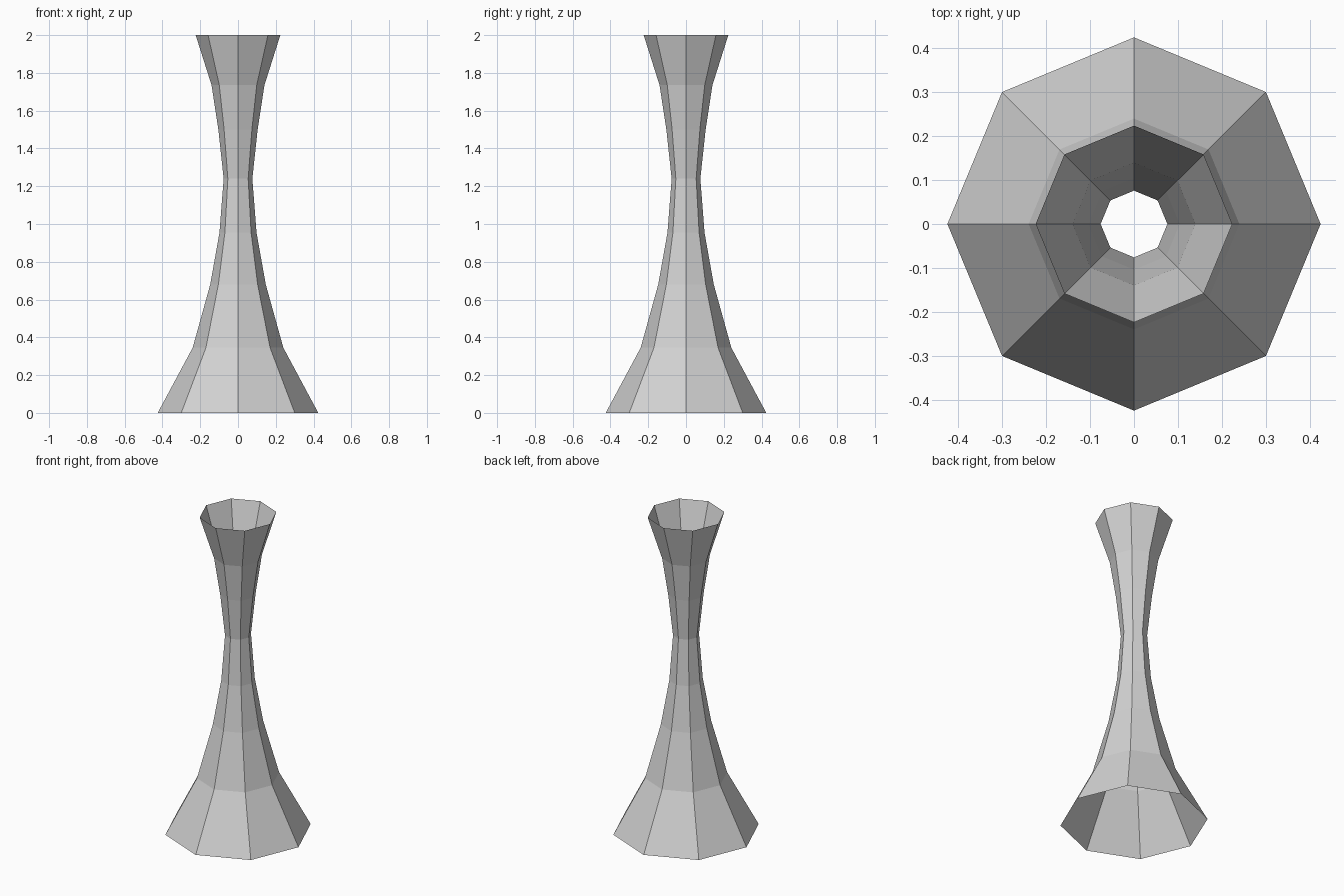
import bpy
import bmesh
from math import cos, sin, pi

cube = bpy.data.objects.get("Cube")
if cube:
    bpy.data.objects.remove(cube, do_unlink=True)

# Single plain grey
GREY = (0.65, 0.65, 0.65, 1.0)
grey = bpy.data.materials.new("light grey")
grey.use_nodes = True
grey.diffuse_color = GREY
grey.node_tree.nodes["Principled BSDF"].inputs["Base Color"].default_value = GREY

# Outline of the flared stem, (radius, height), foot to rim
PROFILE = [(0.425, 0), (0.24, 0.345), (0.147, 0.68), (0.098, 0.955),
           (0.076, 1.24), (0.104, 1.5), (0.14, 1.735), (0.224, 2)]
SIDES = 8


def lathe(name, profile, sides, material):
    """Open faceted tube with corners on the x and y axes."""
    bm = bmesh.new()
    rings = [[bm.verts.new((r * cos(2 * pi * i / sides), r * sin(2 * pi * i / sides), z))
              for i in range(sides)] for r, z in profile]
    for low, high in zip(rings, rings[1:]):
        for i in range(sides):
            j = (i + 1) % sides
            bm.faces.new((low[i], low[j], high[j], high[i]))
    mesh = bpy.data.meshes.new(name)
    bm.to_mesh(mesh)
    bm.free()
    mesh.materials.append(material)
    obj = bpy.data.objects.new(name, mesh)
    bpy.context.collection.objects.link(obj)
    return obj


# Hollow stem, open at the foot and the rim
lathe("flared_stem", PROFILE, SIDES, grey)
